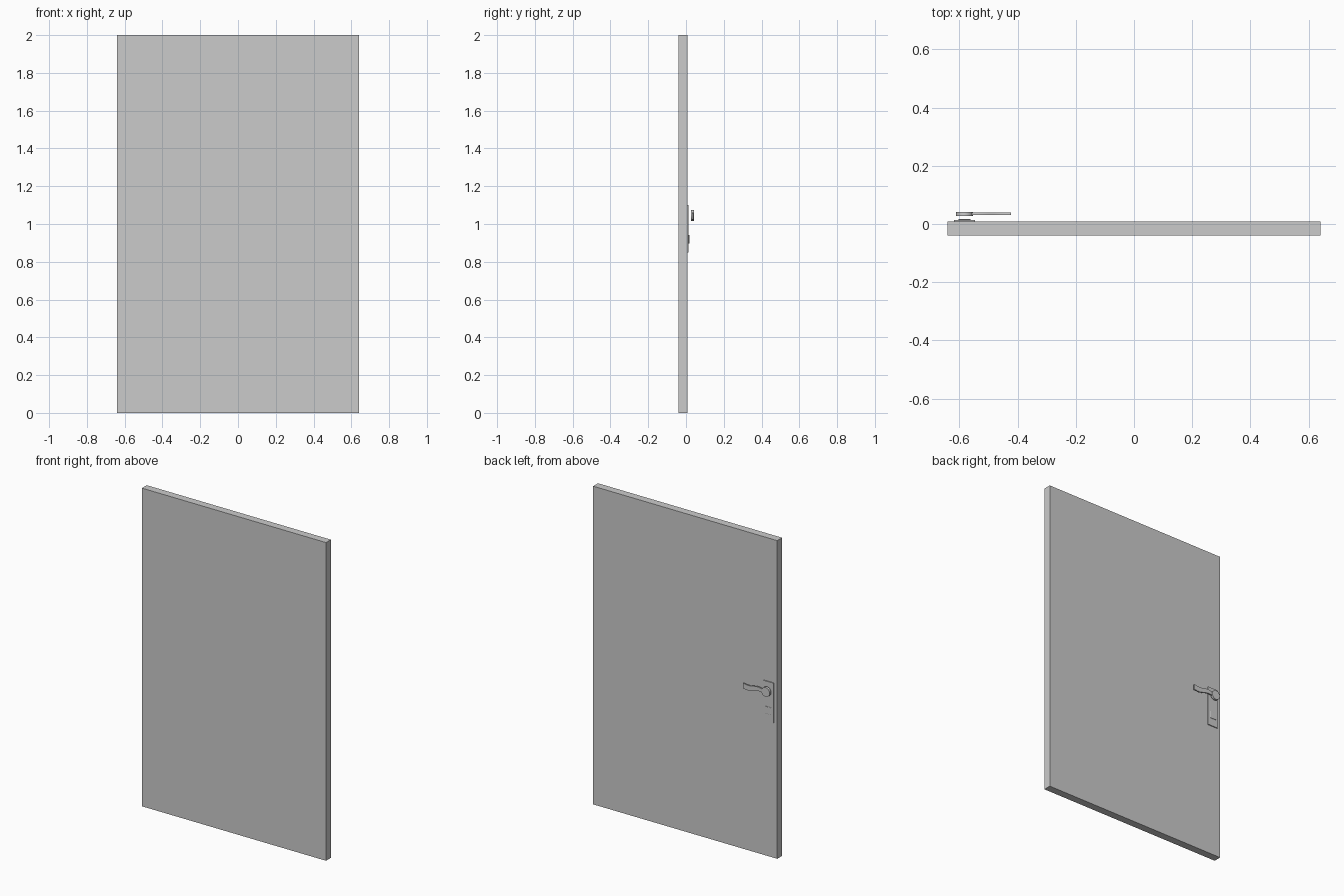
import bpy, bmesh, math

if "Cube" in bpy.data.objects:
    bpy.data.objects.remove(bpy.data.objects["Cube"])


def add_object(name, bm):
    bmesh.ops.recalc_face_normals(bm, faces=bm.faces[:])
    mesh = bpy.data.meshes.new(name)
    bm.to_mesh(mesh)
    bm.free()
    obj = bpy.data.objects.new(name, mesh)
    bpy.context.collection.objects.link(obj)
    return obj


def slab(name, outline, y0, y1):
    """Extrude an (x, z) outline from y0 to y1."""
    bm = bmesh.new()
    face = bm.faces.new([bm.verts.new((x, y0, z)) for x, z in outline])
    ext = bmesh.ops.extrude_face_region(bm, geom=[face])
    for v in ext["geom"]:
        if isinstance(v, bmesh.types.BMVert):
            v.co.y = y1
    return add_object(name, bm)


def rect(x0, x1, z0, z1):
    return [(x0, z0), (x1, z0), (x1, z1), (x0, z1)]


# door leaf
slab("door_panel", rect(-0.64, 0.64, 0, 2), -0.04, 0.008)

# handle backplate
slab("backplate", rect(-0.618, -0.546, 0.85, 1.10), 0.008, 0.014)

# raised lock cover with softened outer edge
cover = slab("lock_cover", rect(-0.603, -0.561, 0.897, 0.943), 0.014, 0.018)
bev = cover.modifiers.new("edge", "BEVEL")
bev.width = 0.002
bev.segments = 2

# round hub of the handle
hub_x, hub_z, hub_r = -0.582, 1.045, 0.029
circle = [(hub_x + hub_r * math.cos(i * math.tau / 32),
           hub_z + hub_r * math.sin(i * math.tau / 32)) for i in range(32)]
hub = slab("handle_hub", circle, 0.027, 0.042)

# flat lever with a gentle wave, narrow at the neck and wider at the tip
stations = 14
top, bottom = [], []
for i in range(stations + 1):
    t = i / stations
    x = -0.56 + t * 0.137
    centre = hub_z + 0.005 * math.sin(t * math.tau) - 0.003 * t
    half = 0.011 + 0.006 * t
    top.append((x, centre + half))
    bottom.append((x, centre - half))
lever = slab("handle_lever", bottom + top[::-1], 0.031, 0.039)

# smooth the rounded parts
for obj in (hub, lever):
    bpy.ops.object.select_all(action="DESELECT")
    obj.select_set(True)
    bpy.context.view_layer.objects.active = obj
    bpy.ops.object.shade_smooth_by_angle(angle=math.radians(30))
